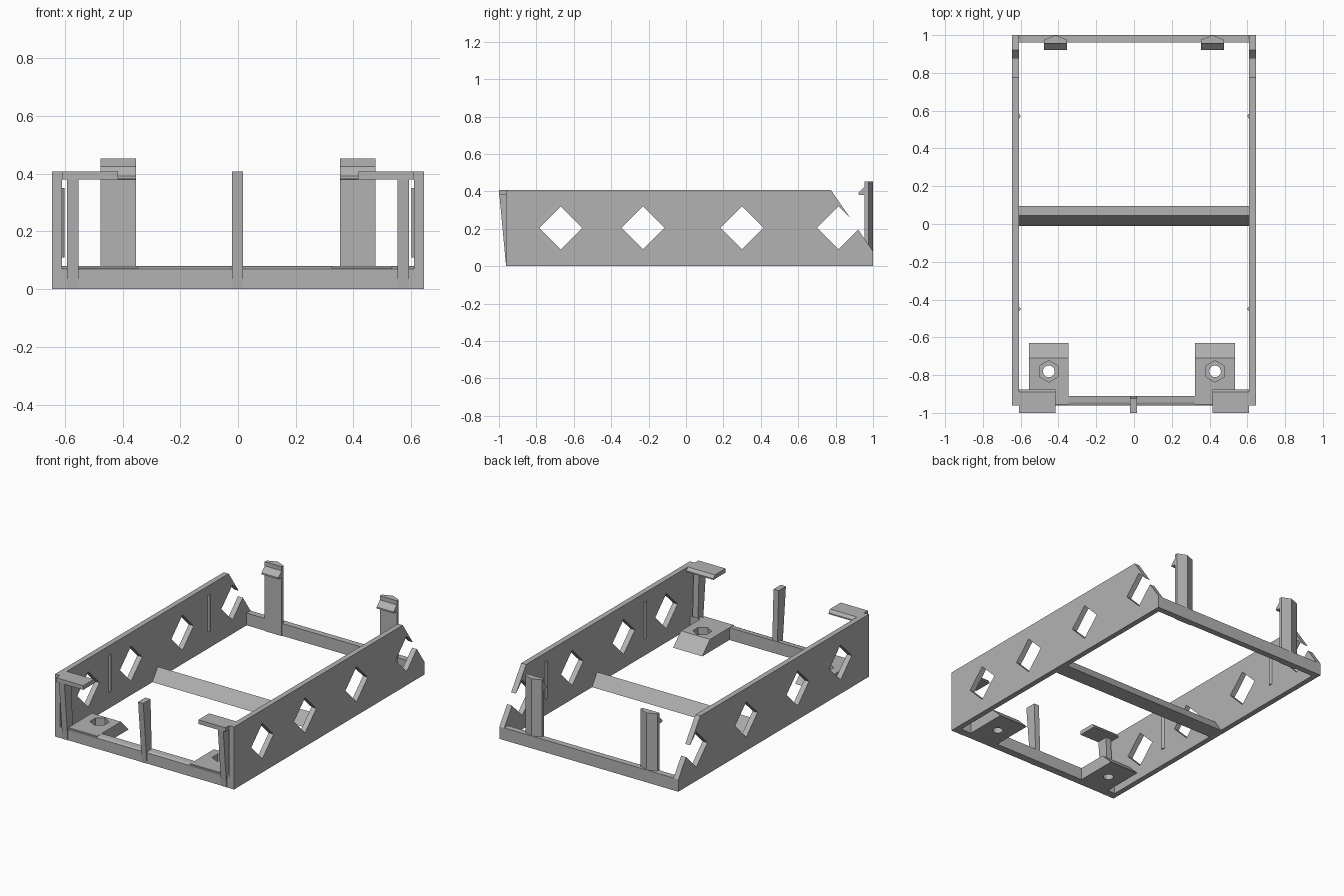
import bpy, bmesh, math

cube = bpy.data.objects.get("Cube")
if cube:
    bpy.data.objects.remove(cube, do_unlink=True)

grey = bpy.data.materials.new("plain_grey")
grey.use_nodes = True
colour = (0.45, 0.45, 0.45, 1)
grey.diffuse_color = colour
grey.node_tree.nodes["Principled BSDF"].inputs["Base Color"].default_value = colour


def prism(name, profile, low, high, axis="x"):
    """Extrude a (y, z) profile along x, or an (x, y) profile along z."""
    def place(p, t):
        return (t, *p) if axis == "x" else (*p, t)
    bm = bmesh.new()
    a = [bm.verts.new(place(p, low)) for p in profile]
    b = [bm.verts.new(place(p, high)) for p in profile]
    bm.faces.new(a)
    bm.faces.new(b)
    for i in range(len(a)):
        j = (i + 1) % len(a)
        bm.faces.new((a[i], a[j], b[j], b[i]))
    bmesh.ops.recalc_face_normals(bm, faces=bm.faces)
    mesh = bpy.data.meshes.new(name)
    bm.to_mesh(mesh)
    bm.free()
    mesh.materials.append(grey)
    obj = bpy.data.objects.new(name, mesh)
    bpy.context.collection.objects.link(obj)
    return obj


def ring(x, y, radius, sides):
    steps = [math.tau * (i / sides) + math.pi / 2 for i in range(sides)]
    return [(x + radius * math.cos(t), y + radius * math.sin(t)) for t in steps]


def cut(obj, cutter):
    cutter.hide_render = True
    mod = obj.modifiers.new("cut", "BOOLEAN")
    mod.operation = "DIFFERENCE"
    mod.solver = "EXACT"
    mod.object = cutter
    bpy.context.view_layer.objects.active = obj
    bpy.ops.object.modifier_apply(modifier=mod.name)
    bpy.data.objects.remove(cutter, do_unlink=True)


IN, OUT, TOP, BAR = 0.61, 0.645, 0.407, 0.08

# Cross bars of the open base
prism("back_bar", [(0.96, 0), (1, 0), (1, BAR), (0.96, BAR)], -IN, IN)
prism("middle_bar", [(-0.01, 0), (0.095, 0), (0.045, BAR)], -IN, IN)
prism("front_bar", [(-0.96, 0), (-0.91, 0), (-0.91, BAR),
                    (-0.945, 0.077), (-0.96, 0.07)], -IN, IN)

# Leaning front uprights
upright = [(-0.962, 0), (-0.91, 0), (-0.925, TOP), (-1, TOP)]
prism("centre_upright", upright, -0.02, 0.017)

for side, s in (("left", 1), ("right", -1)):
    # Side wall with a sloped rear end and a row of diamond holes
    x0, x1 = sorted((s * IN, s * OUT))
    wall = prism(side + "_wall", [(-0.962, 0), (1, 0), (1, BAR),
                                  (0.775, TOP), (-0.962, TOP)], x0, x1)
    for y in (-0.67, -0.23, 0.30, 0.815):
        cut(wall, prism("diamond_cutter", ring(y, 0.205, 0.115, 4), x0 - 0.1, x1 + 0.1))

    # Slim round ribs on the inside of the wall
    for y in (-0.45, 0.57):
        prism(side + "_rib", ring(s * (IN + 0.005), y, 0.014, 12), 0.11, 0.35, "z")

    # Corner upright with its retaining shelf
    x0, x1 = sorted((s * 0.553, s * 0.592))
    prism(side + "_corner_upright", upright, x0, x1)
    x0, x1 = sorted((s * 0.415, s * IN))
    prism(side + "_shelf", [(-1, 0.38), (-0.875, 0.38), (-0.875, 0.388),
                            (-0.89, TOP), (-1, TOP)], x0, x1)

    # Screw pad with a hexagonal nut recess and a round hole
    cx = s * 0.44 - 0.011
    pad = prism(side + "_pad", [(-0.955, 0), (-0.63, 0), (-0.71, BAR),
                                (-0.955, BAR)], cx - 0.105, cx + 0.105)
    cut(pad, prism("nut_cutter", ring(cx, -0.78, 0.057, 6), 0.035, 0.2, "z"))
    cut(pad, prism("hole_cutter", ring(cx, -0.78, 0.031, 24), -0.1, 0.2, "z"))

    # Rear snap clip: ridged post and hook
    mid, half = s * 0.415, 0.061
    prism(side + "_clip_post", [(mid - half, 0.955), (mid + half, 0.955),
                                (mid + half, 0.975), (mid, 1), (mid - half, 0.975)],
          0.0, 0.452, "z")
    prism(side + "_clip_hook", [(0.96, 0.38), (0.922, 0.382), (0.922, 0.392),
                                (0.96, 0.43)], mid - half, mid + half)
